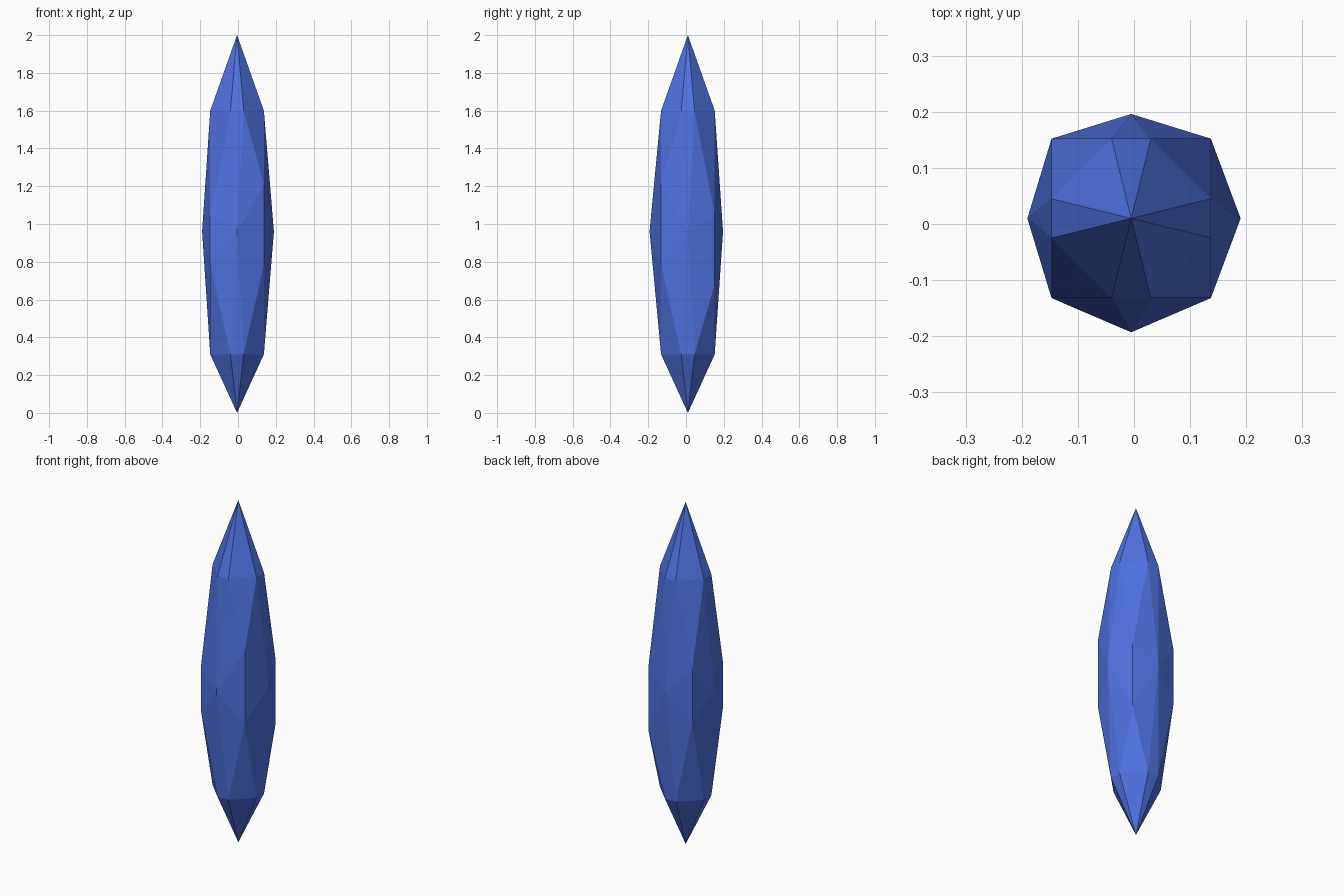
import bpy
import bmesh
from mathutils import Vector

cube = bpy.data.objects.get("Cube")
if cube:
    bpy.data.objects.remove(cube, do_unlink=True)

# Blue crystal material
blue = bpy.data.materials.new("crystal blue")
blue.use_nodes = True
colour = (0.08, 0.165, 0.75, 1.0)
blue.diffuse_color = colour
blue.node_tree.nodes["Principled BSDF"].inputs["Base Color"].default_value = colour

AXIS = Vector((-0.005, 0.01, 0))
HALF = 0.142        # half width of the square core
NOTCH = 0.035       # half width of each short ring edge
points = []


def add(x, y, z):
    points.append(AXIS + Vector((x, y, z)))


# Pointed tips
add(0, 0, 2.0)
add(0, 0, 0.0)

# Eight-sided shoulder rings
for z in (0.31, 1.6):
    for side in (-HALF, HALF):
        for n in (-NOTCH, NOTCH):
            add(n, side, z)
            add(side, n, z)

# Upright corner edges, each cut to its own height
corner_spans = {(1, -1): (0.785, 1.21), (1, 1): (0.68, 1.05),
                (-1, 1): (0.80, 1.115), (-1, -1): (0.785, 1.045)}
for (sx, sy), span in corner_spans.items():
    for z in span:
        add(sx * HALF, sy * HALF, z)

# Raised middle of each side
for x, y in ((-0.185, 0), (0.195, 0), (0, -0.203), (0, 0.186)):
    add(x, y, 0.96)

# Wrap the facets around the points
bm = bmesh.new()
for p in points:
    bm.verts.new(p)
bmesh.ops.convex_hull(bm, input=bm.verts)
bmesh.ops.recalc_face_normals(bm, faces=bm.faces)
mesh = bpy.data.meshes.new("crystal")
bm.to_mesh(mesh)
bm.free()
mesh.materials.append(blue)
crystal = bpy.data.objects.new("crystal", mesh)
bpy.context.collection.objects.link(crystal)
